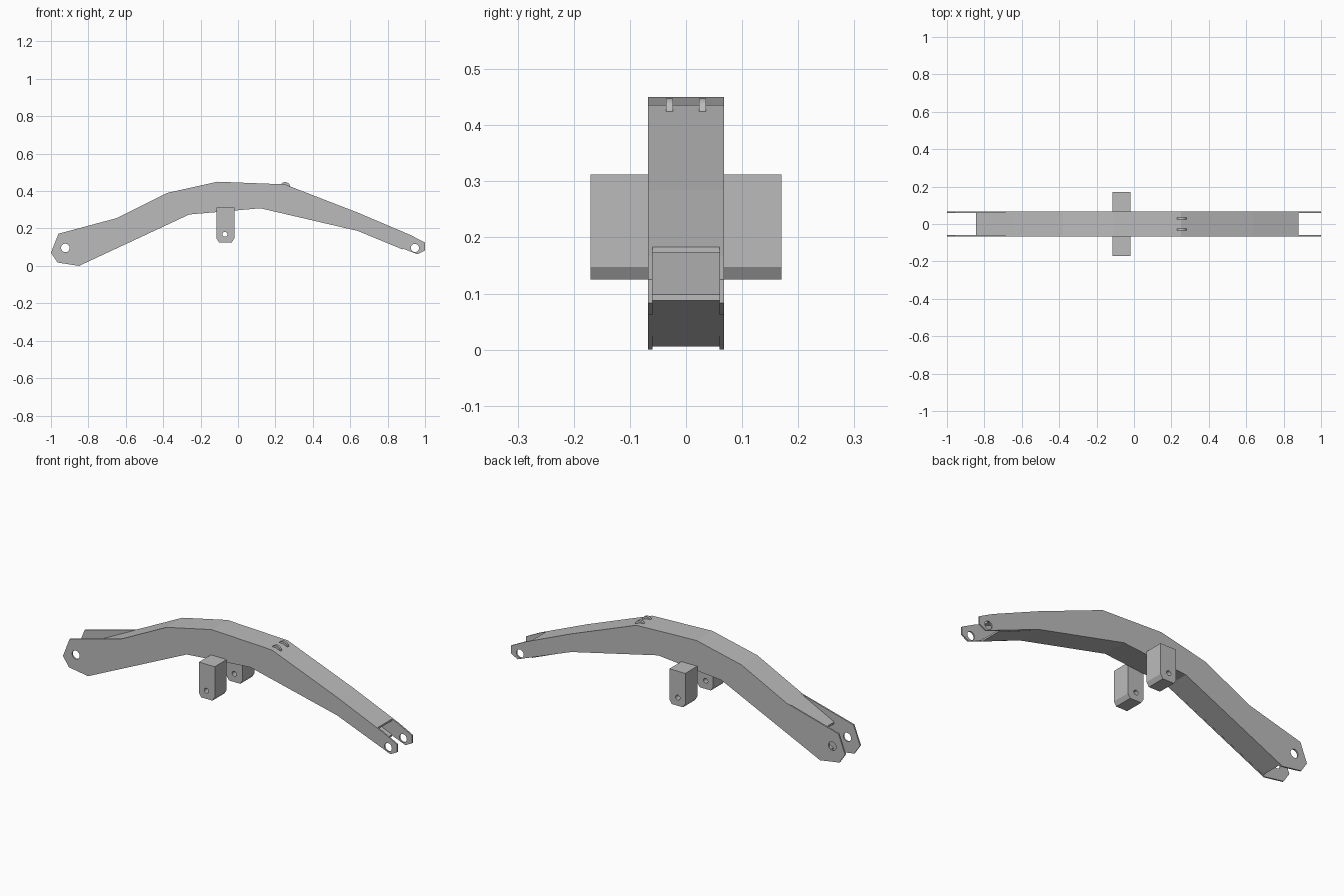
import bpy
from math import cos, sin, pi, radians

if "Cube" in bpy.data.objects:
    bpy.data.objects.remove(bpy.data.objects["Cube"], do_unlink=True)

steel = bpy.data.materials.new("steel_grey")
steel.use_nodes = True
GREY = (0.5, 0.5, 0.5, 1)
steel.diffuse_color = GREY
steel.node_tree.nodes["Principled BSDF"].inputs["Base Color"].default_value = GREY


def circle(x, z, r, n=24):
    return [(x + r * cos(2 * pi * i / n), z + r * sin(2 * pi * i / n)) for i in range(n)]


def plate(name, outline, y, thickness, holes=()):
    """Side profile (x, z) with round holes, extruded along y about a centre."""
    curve = bpy.data.curves.new(name, 'CURVE')
    curve.dimensions = '2D'
    curve.fill_mode = 'BOTH'
    curve.extrude = thickness / 2
    for pts in [outline] + [circle(*h) for h in holes]:
        spline = curve.splines.new('POLY')
        spline.points.add(len(pts) - 1)
        for p, (x, z) in zip(spline.points, pts):
            p.co = (x, z, 0, 1)
        spline.use_cyclic_u = True
    source = bpy.data.objects.new(name + "_profile", curve)
    mesh = bpy.data.meshes.new_from_object(source)
    bpy.data.objects.remove(source)
    bpy.data.curves.remove(curve)
    mesh.name = name
    mesh.materials.clear()
    mesh.materials.append(steel)
    for poly in mesh.polygons:
        poly.use_smooth = False
        poly.material_index = 0
    obj = bpy.data.objects.new(name, mesh)
    obj.rotation_euler.x = radians(90)
    obj.location.y = y
    bpy.context.collection.objects.link(obj)
    return obj


def strip(path, t):
    """Closed band of vertical thickness t hanging below a path."""
    return path + [(x, z - t) for x, z in reversed(path)]


# Shared bends of the arm
crown = [(-0.65, 0.255), (-0.38, 0.39), (-0.11, 0.45), (0.25, 0.436), (0.64, 0.285)]
belly = [(0.64, 0.187), (0.12, 0.308), (-0.26, 0.275)]
side = ([(-1.0, 0.07), (-0.96, 0.172)] + crown
        + [(0.92, 0.166), (1.0, 0.125), (1.0, 0.083), (0.96, 0.062)]
        + belly + [(-0.85, 0.0), (-0.965, 0.018)])

# Top and bottom webs, open at both ends
plate("top_web", strip([(-0.845, 0.157)] + crown + [(0.88, 0.183)], 0.01), 0, 0.122)
base = [(0.88, 0.088)] + belly + [(-0.84, 0.006)]
plate("bottom_web", strip([(x, z + 0.01) for x, z in base], 0.01), 0, 0.122)

# Mirrored parts
lug = [(-0.115, 0.312), (-0.02, 0.312), (-0.02, 0.147), (-0.034, 0.125),
       (-0.101, 0.125), (-0.115, 0.147)]
for s, label in ((1, "back"), (-1, "front")):
    plate(label + "_side_plate", side, s * 0.064, 0.008,
          [(-0.923, 0.096, 0.023), (0.946, 0.096, 0.022)])
    plate(label + "_cylinder_lug", lug, s * 0.119, 0.102, [(-0.07, 0.169, 0.013)])
    plate(label + "_hose_guide", circle(0.252, 0.42, 0.028), s * 0.0295, 0.013)
